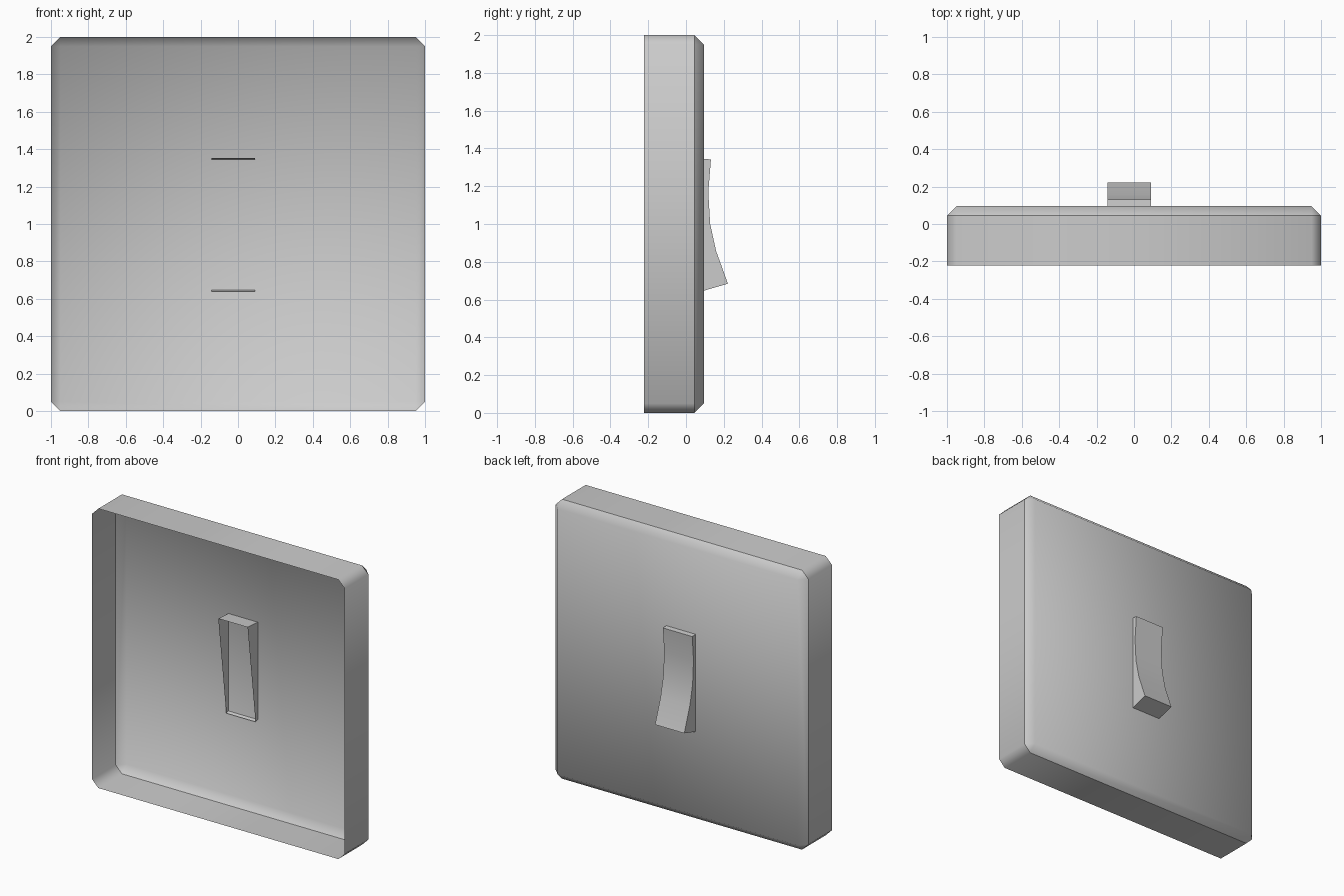
import bpy, bmesh
from math import radians

cube = bpy.data.objects.get("Cube")
if cube:
    bpy.data.objects.remove(cube, do_unlink=True)

FRONT, BACK, BEVEL = -0.222, 0.095, 0.05

grey = bpy.data.materials.new("light grey plastic")
grey.use_nodes = True
grey.diffuse_color = (0.6, 0.6, 0.6, 1)
grey.node_tree.nodes["Principled BSDF"].inputs["Base Color"].default_value = (0.6, 0.6, 0.6, 1)


def finish(bm, name):
    mesh = bpy.data.meshes.new(name)
    bm.to_mesh(mesh)
    bm.free()
    mesh.materials.append(grey)
    obj = bpy.data.objects.new(name, mesh)
    bpy.context.collection.objects.link(obj)
    return obj


# Wall plate: thin open shell, chamfered corners and back rim
bm = bmesh.new()
bmesh.ops.create_cube(bm, size=2)
for v in bm.verts:
    v.co.y = BACK if v.co.y > 0 else FRONT
    v.co.z += 1
rounded = [e for e in bm.edges if max(v.co.y for v in e.verts) > 0]
bmesh.ops.bevel(bm, geom=rounded, offset=BEVEL, segments=1, affect='EDGES')
bm.normal_update()
opening = [f for f in bm.faces if f.normal.y < -0.9]
bmesh.ops.delete(bm, geom=opening, context='FACES_ONLY')
for f in bm.faces:
    f.smooth = True
# Crisp line where the walls meet the sloped rim
for e in bm.edges:
    if all(abs(v.co.y - (BACK - BEVEL)) < 0.002 for v in e.verts):
        e.smooth = False
finish(bm, "wall_plate")

# Rocker: curved back, slanted ends, open at the front
profile = [(-0.02, 1.352), (0.132, 1.342), (0.118, 1.167), (0.128, 1.0),
           (0.159, 0.858), (0.222, 0.684), (0.07, 0.64)]
bm = bmesh.new()
sides = [[bm.verts.new((x, y, z)) for y, z in profile] for x in (-0.142, 0.09)]
for side in sides:
    bm.faces.new(side)
for i in range(len(profile) - 1):
    a, b = sides
    bm.faces.new((a[i], a[i + 1], b[i + 1], b[i]))
bmesh.ops.recalc_face_normals(bm, faces=bm.faces)
rocker = finish(bm, "rocker_switch")
bpy.ops.object.select_all(action='DESELECT')
rocker.select_set(True)
bpy.context.view_layer.objects.active = rocker
bpy.ops.object.shade_smooth_by_angle(angle=radians(35))
